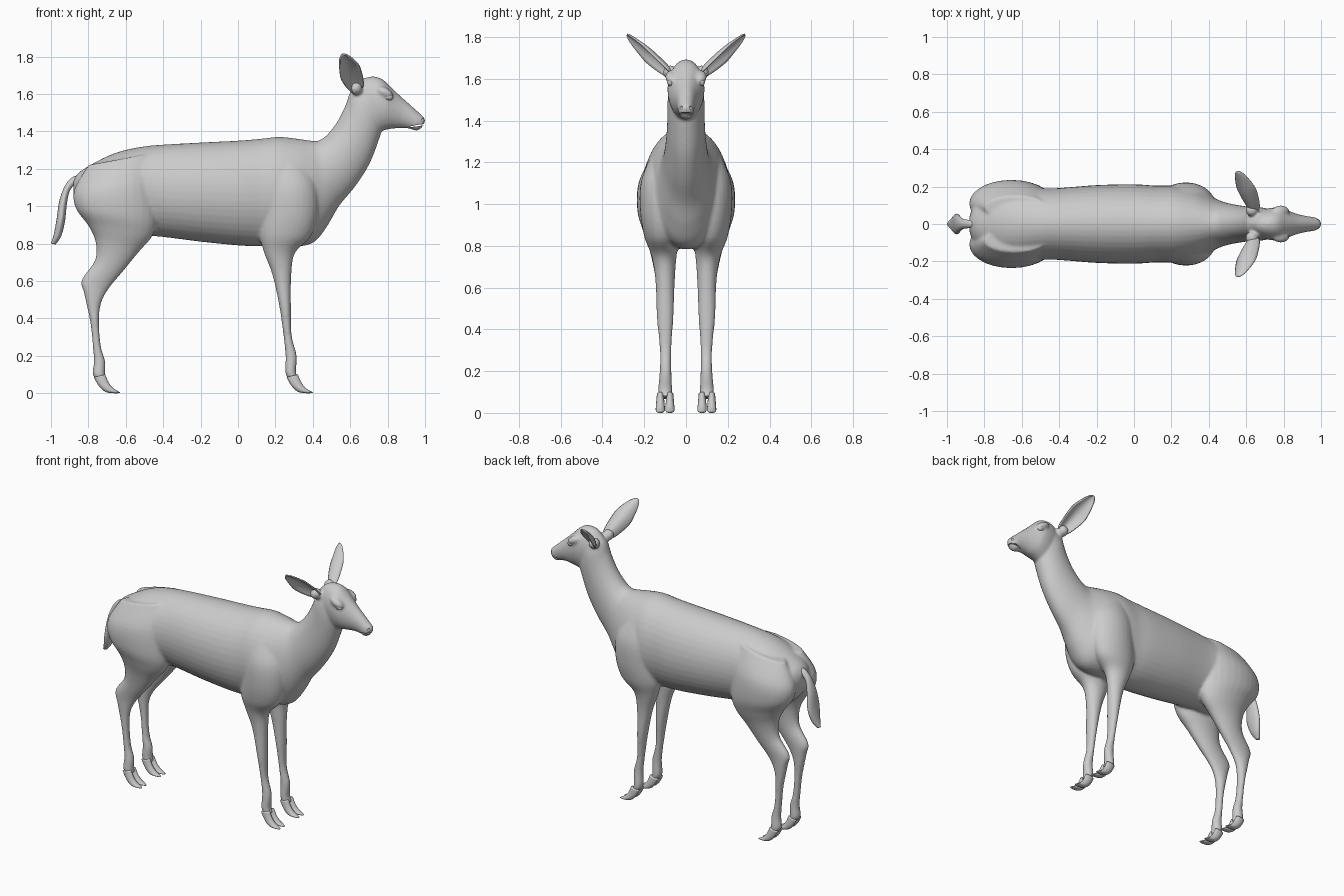
import bpy, bmesh, math
from mathutils import Vector, Matrix


def spline(rows, steps):
    """Catmull-Rom interpolation through rows of numbers."""
    out = []
    n = len(rows)
    for i in range(n - 1):
        p0, p1, p2, p3 = (rows[max(i - 1, 0)], rows[i], rows[i + 1], rows[min(i + 2, n - 1)])
        for s in range(steps):
            t = s / steps
            out.append([0.5 * (2 * b + (c - a) * t + (2 * a - 5 * b + 4 * c - d) * t * t
                               + (3 * b - a - 3 * c + d) * t ** 3)
                        for a, b, c, d in zip(p0, p1, p2, p3)])
    out.append(list(rows[-1]))
    return out


def loft(bm, rows, side=1, dy=0.0, dx=0.0, seg=28, steps=5):
    """Row = x1, z1, x2, z2 (ends of the section in side view), y centre, half width."""
    rings = []
    for x1, z1, x2, z2, y, w in spline(rows, steps):
        ring = []
        for k in range(seg):
            a = 2 * math.pi * k / seg
            c, s = 0.5 + 0.5 * math.cos(a), math.sin(a)
            ring.append(bm.verts.new((x2 + (x1 - x2) * c + dx, side * (y + dy + w * s),
                                      z2 + (z1 - z2) * c)))
        rings.append(ring)
    for r, q in zip(rings, rings[1:]):
        for k in range(seg):
            j = (k + 1) % seg
            bm.faces.new((r[k], r[j], q[j], q[k]))
    bm.faces.new(rings[0])
    bm.faces.new(rings[-1])


def ball(bm, centre, size, tilt=0.0):
    m = (Matrix.Translation(centre) @ Matrix.Rotation(tilt, 4, 'Y')
         @ Matrix.Diagonal((*size, 1)))
    bmesh.ops.create_uvsphere(bm, u_segments=20, v_segments=12, radius=1, matrix=m)


def finish(bm, name):
    bmesh.ops.recalc_face_normals(bm, faces=bm.faces)
    for f in bm.faces:
        f.smooth = True
    me = bpy.data.meshes.new(name)
    bm.to_mesh(me)
    bm.free()
    ob = bpy.data.objects.new(name, me)
    bpy.context.collection.objects.link(ob)
    return ob


# torso running into the neck
TORSO = [(-.88, 1.14, -.88, 1.04, 0, .04), (-.85, 1.18, -.85, .98, 0, .11),
         (-.78, 1.225, -.78, .91, 0, .17), (-.68, 1.275, -.68, .86, 0, .205),
         (-.58, 1.305, -.58, .835, 0, .205), (-.45, 1.325, -.45, .84, 0, .19),
         (-.2, 1.34, -.2, .81, 0, .208), (0, 1.35, 0, .79, 0, .212),
         (.12, 1.36, .12, .785, 0, .205), (.22, 1.37, .22, .785, 0, .205),
         (.32, 1.36, .33, .785, 0, .185), (.39, 1.35, .41, .81, 0, .155),
         (.43, 1.35, .475, .89, 0, .128), (.475, 1.38, .54, 1.0, 0, .11),
         (.53, 1.45, .63, 1.11, 0, .097), (.575, 1.54, .705, 1.23, 0, .09),
         (.605, 1.62, .755, 1.36, 0, .088), (.66, 1.67, .77, 1.41, 0, .08)]
# head from the nape to the nose
HEAD = [(.62, 1.64, .69, 1.42, 0, .055), (.665, 1.68, .75, 1.40, 0, .08),
        (.72, 1.693, .78, 1.405, 0, .088), (.77, 1.68, .81, 1.412, 0, .086),
        (.82, 1.635, .84, 1.415, 0, .07), (.87, 1.587, .88, 1.418, 0, .053),
        (.92, 1.543, .92, 1.413, 0, .043), (.965, 1.502, .955, 1.403, 0, .037),
        (.992, 1.478, .98, 1.417, 0, .027), (1.0, 1.463, .997, 1.44, 0, .012)]
# shoulder and front leg
FRONT_LEG = [(.14, 1.24, .34, 1.26, .09, .07), (.125, 1.1, .42, 1.12, .105, .11),
             (.12, .97, .43, .97, .11, .11), (.115, .85, .39, .84, .115, .085),
             (.14, .75, .305, .75, .105, .06), (.185, .63, .285, .63, .1, .046),
             (.222, .46, .283, .46, .1, .04), (.243, .31, .287, .31, .098, .028),
             (.254, .2, .314, .2, .098, .028), (.253, .11, .31, .11, .1, .034),
             (.275, .07, .325, .08, .1, .03)]
# thigh and hind leg
HIND_LEG = [(-.8, 1.22, -.47, 1.28, .09, .06), (-.875, 1.09, -.44, 1.13, .105, .12),
            (-.868, .99, -.43, .95, .115, .118), (-.8, .895, -.455, .845, .115, .09),
            (-.762, .81, -.53, .755, .11, .065), (-.765, .71, -.62, .645, .105, .046),
            (-.836, .605, -.69, .56, .1, .036), (-.822, .53, -.732, .48, .1, .032),
            (-.79, .38, -.743, .38, .1, .027), (-.776, .25, -.733, .25, .098, .026),
            (-.771, .17, -.71, .17, .098, .029), (-.776, .1, -.71, .1, .1, .034),
            (-.75, .065, -.7, .075, .1, .03)]

# body: every flesh volume fused into one smooth skin
bm = bmesh.new()
loft(bm, TORSO, seg=40)
loft(bm, HEAD)
for side in (1, -1):
    loft(bm, FRONT_LEG, side)
    loft(bm, HIND_LEG, side)
    ball(bm, (.785, side * .068, 1.608), (.05, .032, .026), .5)   # brow
    ball(bm, (.63, side * .075, 1.63), (.035, .035, .035))        # ear root
body = finish(bm, "body")
rm = body.modifiers.new("fuse", 'REMESH')
rm.mode = 'VOXEL'
rm.voxel_size = .009
rm.use_smooth_shade = True
sm = body.modifiers.new("soften", 'SMOOTH')
sm.factor = .5
sm.iterations = 4

# nostrils and mouth line, cut from the muzzle
bm = bmesh.new()
for side in (1, -1):
    ball(bm, (.992, side * .024, 1.462), (.012, .008, .008))
ball(bm, (.96, 0, 1.431), (.045, .06, .004), -.15)
cutter = finish(bm, "muzzle_cutter")
cutter.hide_render = True
cutter.hide_viewport = True
bo = body.modifiers.new("muzzle", 'BOOLEAN')
bo.operation = 'DIFFERENCE'
bo.solver = 'EXACT'
bo.object = cutter

# eyes
bm = bmesh.new()
for side in (1, -1):
    ball(bm, (.803, side * .073, 1.585), (.025, .018, .019), .3)
finish(bm, "eyes")

# cloven hooves, two toes per foot
HOOF = [(-.77, .085, -.71, .1, 0, .016), (-.745, .04, -.69, .055, 0, .02),
        (-.71, .008, -.668, .028, 0, .022), (-.67, .0, -.647, .014, 0, .019),
        (-.632, .0, -.63, .005, 0, .008)]
for name, dx in (("front_hooves", 1.03), ("hind_hooves", 0)):
    bm = bmesh.new()
    for side in (1, -1):
        for toe in (.077, .123):
            loft(bm, HOOF, side, toe, dx, seg=16)
    finish(bm, name)

# tail
TAIL = [(-.85, 1.165, -.84, 1.12, 0, .02), (-.885, 1.155, -.87, 1.115, 0, .022),
        (-.925, 1.11, -.9, 1.08, 0, .026), (-.955, 1.03, -.915, 1.01, 0, .042),
        (-.97, .93, -.925, .92, 0, .055), (-.985, .85, -.945, .84, 0, .038),
        (-1.0, .8, -.975, .795, 0, .012)]
bm = bmesh.new()
loft(bm, TAIL)
finish(bm, "tail")

# ears: cupped leaves opening outward and forward
path = spline([(.64, .075, 1.625), (.605, .16, 1.7), (.585, .215, 1.75), (.557, .283, 1.81)], 6)
axis = Vector((-.33, .71, .62)).normalized()
across = (Vector((1, 0, 0)) - axis * axis.x).normalized()
back = across.cross(axis)
if back.z < 0:
    back = -back
t = math.radians(25)
across, back = across * math.cos(t) + back * math.sin(t), back * math.cos(t) - across * math.sin(t)
bm = bmesh.new()
grid = []
for i, c in enumerate(path):
    u = i / (len(path) - 1)
    w = .058 * math.sin(math.pi * (.12 + .87 * u)) ** .7
    depth = .75 * w * (1 - .5 * u)
    row = []
    for k in range(13):
        v = k / 6 - 1
        row.append(bm.verts.new(Vector(c) + across * w * v + back * depth * (.6 - v * v)))
    grid.append(row)
for r, q in zip(grid, grid[1:]):
    for k in range(12):
        bm.faces.new((r[k], r[k + 1], q[k + 1], q[k]))
ears = finish(bm, "ears")
so = ears.modifiers.new("thickness", 'SOLIDIFY')
so.thickness = .008
so.offset = 0
mi = ears.modifiers.new("pair", 'MIRROR')
mi.use_axis = (False, True, False)
mi.use_mirror_merge = False
